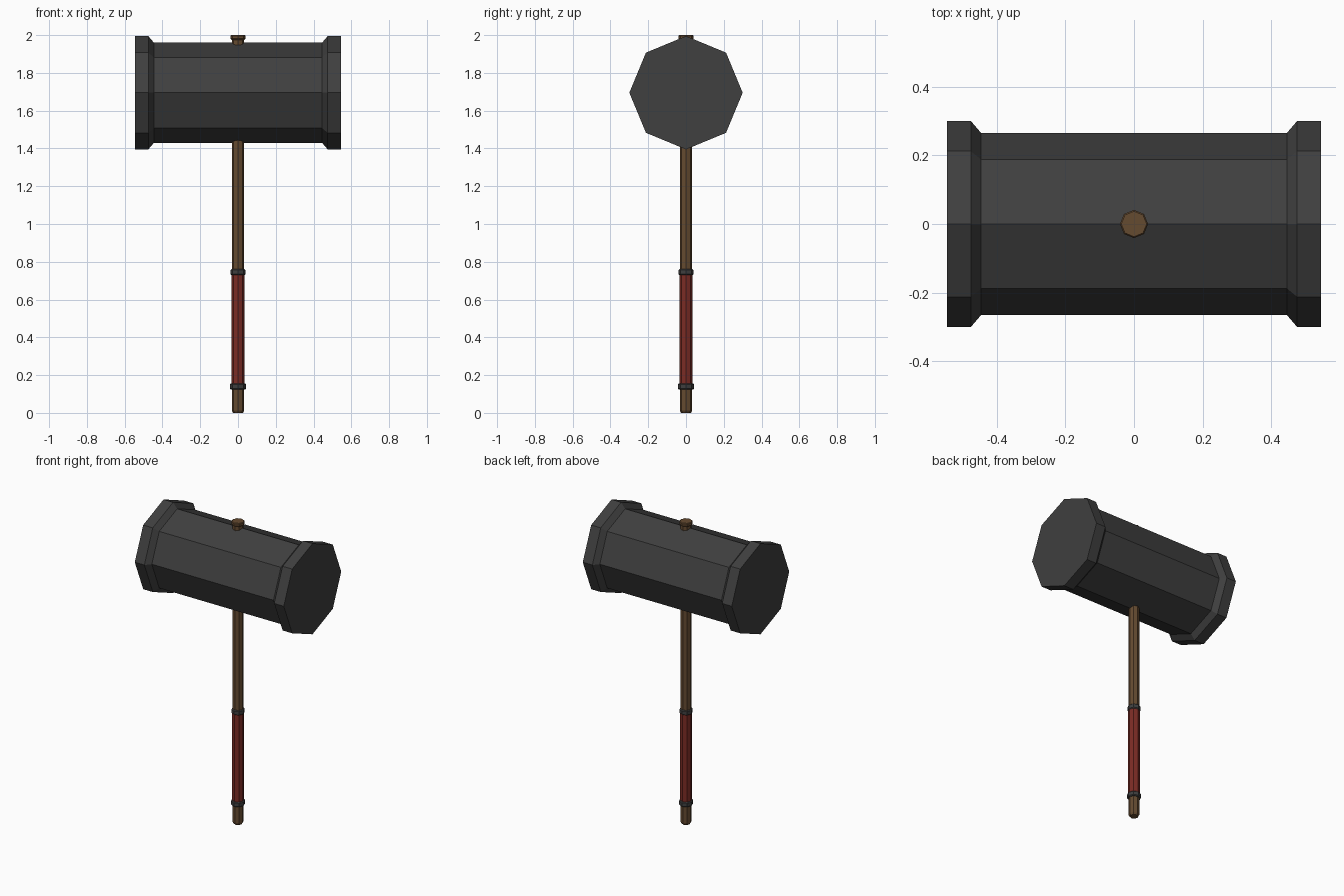
import bpy, bmesh
from math import cos, sin, pi

if "Cube" in bpy.data.objects:
    bpy.data.objects.remove(bpy.data.objects["Cube"])


def material(name, rgb):
    m = bpy.data.materials.new(name)
    m.diffuse_color = (*rgb, 1)
    m.use_nodes = True
    m.node_tree.nodes["Principled BSDF"].inputs["Base Color"].default_value = m.diffuse_color
    return m


IRON = material("dark_iron", (0.05, 0.05, 0.05))
WOOD = material("wood", (0.13, 0.07, 0.03))
RED = material("red_wrap", (0.2, 0.025, 0.018))


def lathe(name, profile, mat, axis="Z", centre_z=0, sides=8):
    """Spin a (position, radius) profile into a flat-sided closed solid."""
    bm = bmesh.new()
    rings = []
    for p, r in profile:
        ring = []
        for i in range(sides):
            a, b = r * cos(2 * pi * i / sides), r * sin(2 * pi * i / sides)
            co = (a, b, p) if axis == "Z" else (p, a, b + centre_z)
            ring.append(bm.verts.new(co))
        rings.append(ring)
    for lo, hi in zip(rings, rings[1:]):
        for i in range(sides):
            j = (i + 1) % sides
            bm.faces.new((lo[i], lo[j], hi[j], hi[i]))
    bm.faces.new(rings[0][::-1])
    bm.faces.new(rings[-1])
    bmesh.ops.recalc_face_normals(bm, faces=bm.faces)
    mesh = bpy.data.meshes.new(name)
    bm.to_mesh(mesh)
    bm.free()
    mesh.materials.append(mat)
    ob = bpy.data.objects.new(name, mesh)
    bpy.context.collection.objects.link(ob)
    return ob


# Octagonal head with flared striking ends
half = [(0.445, 0.265), (0.475, 0.30), (0.545, 0.30)]
lathe("hammer_head", [(-x, r) for x, r in reversed(half)] + half,
      IRON, axis="X", centre_z=1.695)

# Wooden handle running through the head, with a flared tip
lathe("handle", [(0, 0.026), (0.012, 0.033), (1.975, 0.033), (1.982, 0.041),
                 (1.995, 0.041), (2.0, 0.037)], WOOD)

# Red grip
lathe("grip", [(0.14, 0.035), (0.745, 0.035)], RED)

# Metal bands at both ends of the grip
for name, z, r in (("lower_band", 0.14, 0.043), ("upper_band", 0.745, 0.040)):
    lathe(name, [(z - 0.016, r - 0.005), (z - 0.011, r),
                 (z + 0.011, r), (z + 0.016, r - 0.005)], IRON)
